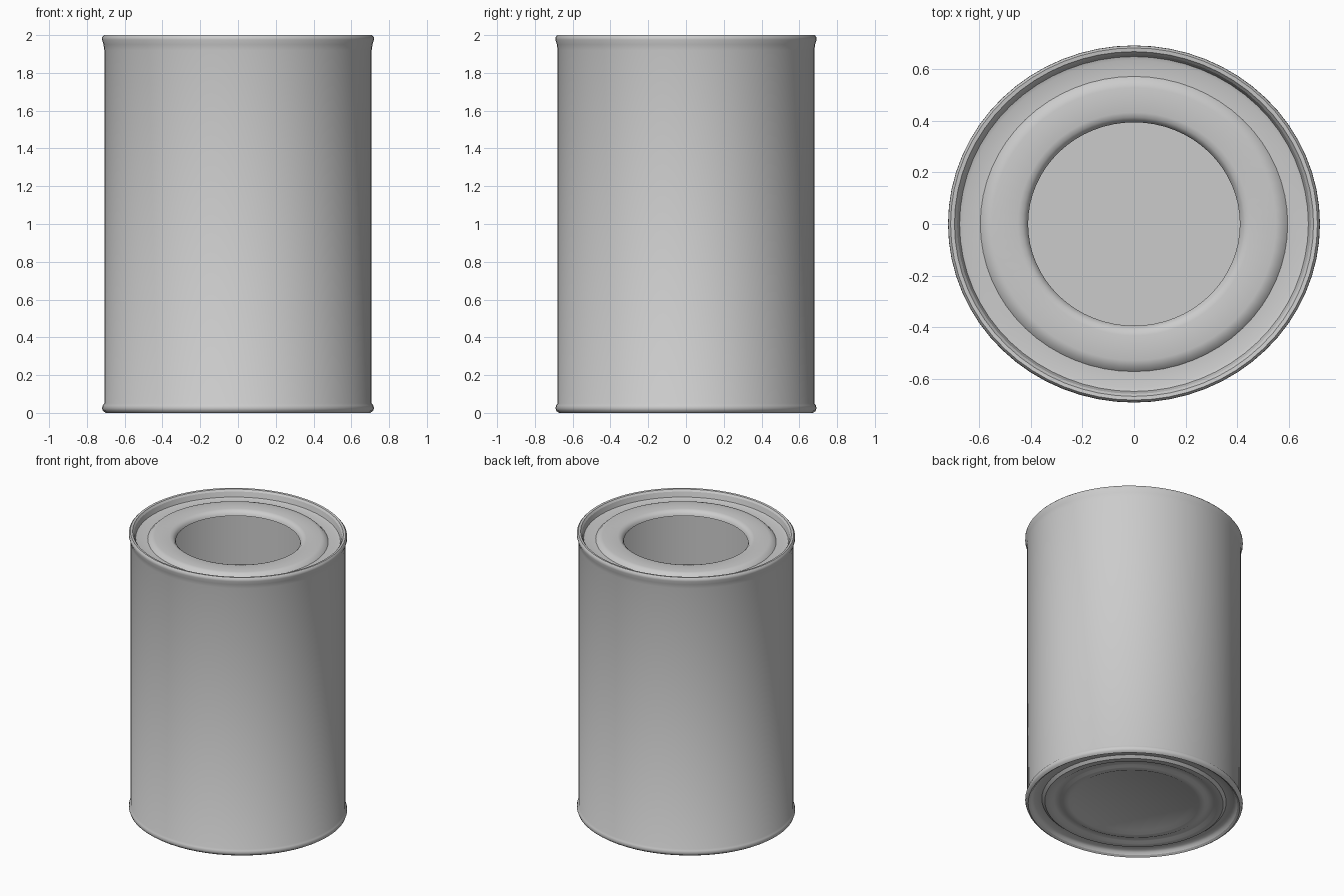
import bpy
import bmesh
from math import cos, sin, tau, radians

cube = bpy.data.objects.get("Cube")
if cube:
    bpy.data.objects.remove(cube, do_unlink=True)

SIDES = 64
SQUASH = 0.96  # the tin is slightly oval

tin = bpy.data.materials.new("tin_grey")
tin.use_nodes = True
tin.diffuse_color = (0.6, 0.6, 0.6, 1)
tin.node_tree.nodes["Principled BSDF"].inputs["Base Color"].default_value = (0.6, 0.6, 0.6, 1)


def revolve(name, profile):
    """Spin (radius, height) points round z; a zero radius closes the end."""
    bm = bmesh.new()
    rings = []
    for r, z in profile:
        if r == 0:
            rings.append([bm.verts.new((0, 0, z))] * SIDES)
        else:
            rings.append([bm.verts.new((r * cos(tau * i / SIDES),
                                        r * SQUASH * sin(tau * i / SIDES), z))
                          for i in range(SIDES)])
    for a, b in zip(rings, rings[1:]):
        for i in range(SIDES):
            j = (i + 1) % SIDES
            bm.faces.new(list(dict.fromkeys((a[i], a[j], b[j], b[i]))))
    mesh = bpy.data.meshes.new(name)
    bm.to_mesh(mesh)
    bm.free()
    mesh.materials.append(tin)
    obj = bpy.data.objects.new(name, mesh)
    bpy.context.collection.objects.link(obj)
    bpy.ops.object.select_all(action="DESELECT")
    obj.select_set(True)
    bpy.context.view_layer.objects.active = obj
    bpy.ops.object.shade_smooth_by_angle(angle=radians(40))
    return obj


# Outer wall with bottom bead and flared top rim
revolve("can_wall", [
    (0.685, 0.01), (0.7, 0), (0.715, 0.01), (0.72, 0.025), (0.716, 0.04),
    (0.708, 0.05), (0.708, 1.92), (0.712, 1.95), (0.72, 1.975),
    (0.719, 1.99), (0.71, 2), (0.695, 1.998), (0.685, 1.985)])

# Lid: sunken channel, raised plate, rolled edge round the opening
revolve("lid", [
    (0.685, 1.985), (0.675, 1.95), (0.66, 1.945), (0.595, 1.945),
    (0.575, 1.965), (0.55, 1.97), (0.45, 1.97), (0.43, 1.965),
    (0.415, 1.95), (0.41, 1.935), (0.425, 1.93), (0.67, 1.93)])

# Inside wall and floor
revolve("can_inside", [(0.67, 1.93), (0.67, 0.07), (0.65, 0.05), (0, 0.05)])

# Base with pressed rings and a recessed middle
revolve("can_base", [
    (0, 0.035), (0.4, 0.035), (0.43, 0.02), (0.47, 0.02), (0.49, 0.03),
    (0.53, 0.03), (0.55, 0.018), (0.59, 0.018), (0.61, 0.035),
    (0.66, 0.035), (0.675, 0.025), (0.685, 0.01)])
bpy.data.objects["can_base"].data.flip_normals()
